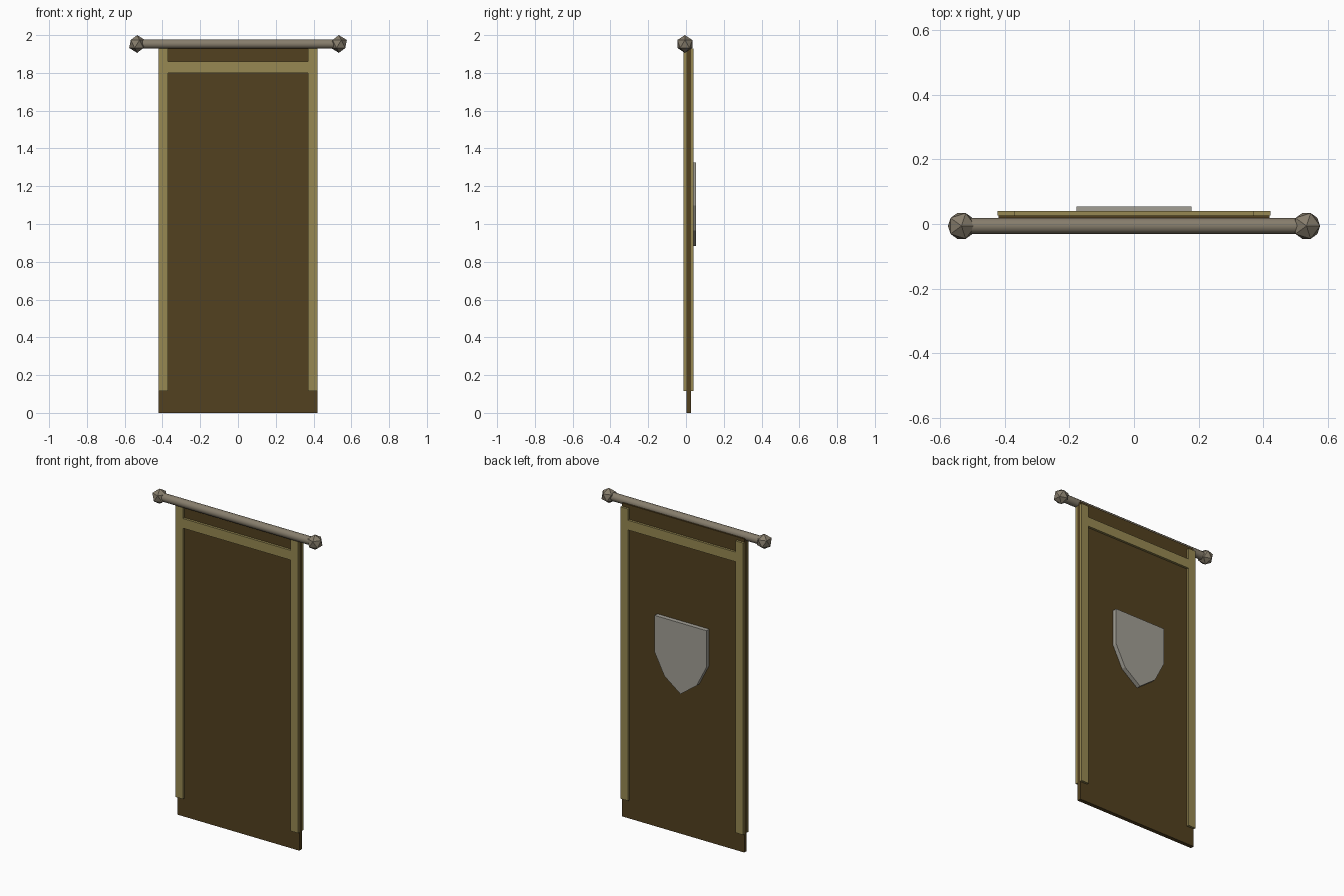
import bpy, bmesh, math

if "Cube" in bpy.data.objects:
    bpy.data.objects.remove(bpy.data.objects["Cube"])


def material(name, rgb):
    m = bpy.data.materials.new(name)
    m.diffuse_color = (*rgb, 1)
    m.use_nodes = True
    m.node_tree.nodes["Principled BSDF"].inputs["Base Color"].default_value = m.diffuse_color
    return m


CLOTH = material("brown_cloth", (0.085, 0.052, 0.014))
TRIM = material("gold_trim", (0.31, 0.25, 0.085))
WOOD = material("pole_wood", (0.24, 0.205, 0.15))
SILVER = material("shield_silver", (0.36, 0.345, 0.30))


def box(name, x, y, z, mat):
    """Box from (min, max) ranges on each axis."""
    bpy.ops.mesh.primitive_cube_add(size=1, location=[sum(r) / 2 for r in (x, y, z)])
    ob = bpy.context.object
    ob.name = name
    ob.scale = [r[1] - r[0] for r in (x, y, z)]
    bpy.ops.object.transform_apply(location=False, rotation=False, scale=True)
    ob.data.materials.append(mat)
    return ob


# Hanging cloth
box("cloth", (-0.42, 0.42), (0.003, 0.027), (0, 1.95), CLOTH)

# Trim strips on both faces of the cloth
for face, y in (("front", (-0.012, 0.003)), ("back", (0.027, 0.041))):
    for side, s in (("left", -1), ("right", 1)):
        box(f"{face}_{side}_trim", sorted((s * 0.37, s * 0.422)), y, (0.115, 1.93), TRIM)
    box(f"{face}_cross_trim", (-0.37, 0.37), y, (1.80, 1.86), TRIM)

# Pole
POLE_Y, POLE_Z = -0.006, 1.953
bpy.ops.mesh.primitive_cylinder_add(vertices=12, radius=0.025, depth=1.04,
                                    location=(0, POLE_Y, POLE_Z),
                                    rotation=(0, math.pi / 2, 0))
pole = bpy.context.object
pole.name = "pole"
pole.data.materials.append(WOOD)
bpy.ops.object.shade_smooth_by_angle(angle=math.radians(40))

# Faceted pole ends
for side, s in (("left", -1), ("right", 1)):
    bpy.ops.mesh.primitive_ico_sphere_add(subdivisions=1, radius=0.047,
                                          location=(s * 0.534, POLE_Y, POLE_Z))
    knob = bpy.context.object
    knob.name = f"{side}_finial"
    knob.data.materials.append(WOOD)

# Shield emblem on the back
half = [(0.178, 1.325), (0.178, 1.097), (0.111, 0.966)]
outline = half + [(0, 0.883)] + [(-x, z) for x, z in reversed(half)]
bm = bmesh.new()
face = bm.faces.new([bm.verts.new((x, 0.026, z)) for x, z in outline])
ext = bmesh.ops.extrude_face_region(bm, geom=[face])
bmesh.ops.translate(bm, vec=(0, 0.028, 0),
                    verts=[g for g in ext["geom"] if isinstance(g, bmesh.types.BMVert)])
bmesh.ops.recalc_face_normals(bm, faces=bm.faces)
mesh = bpy.data.meshes.new("shield_emblem")
bm.to_mesh(mesh)
bm.free()
mesh.materials.append(SILVER)
shield = bpy.data.objects.new("shield_emblem", mesh)
bpy.context.collection.objects.link(shield)
